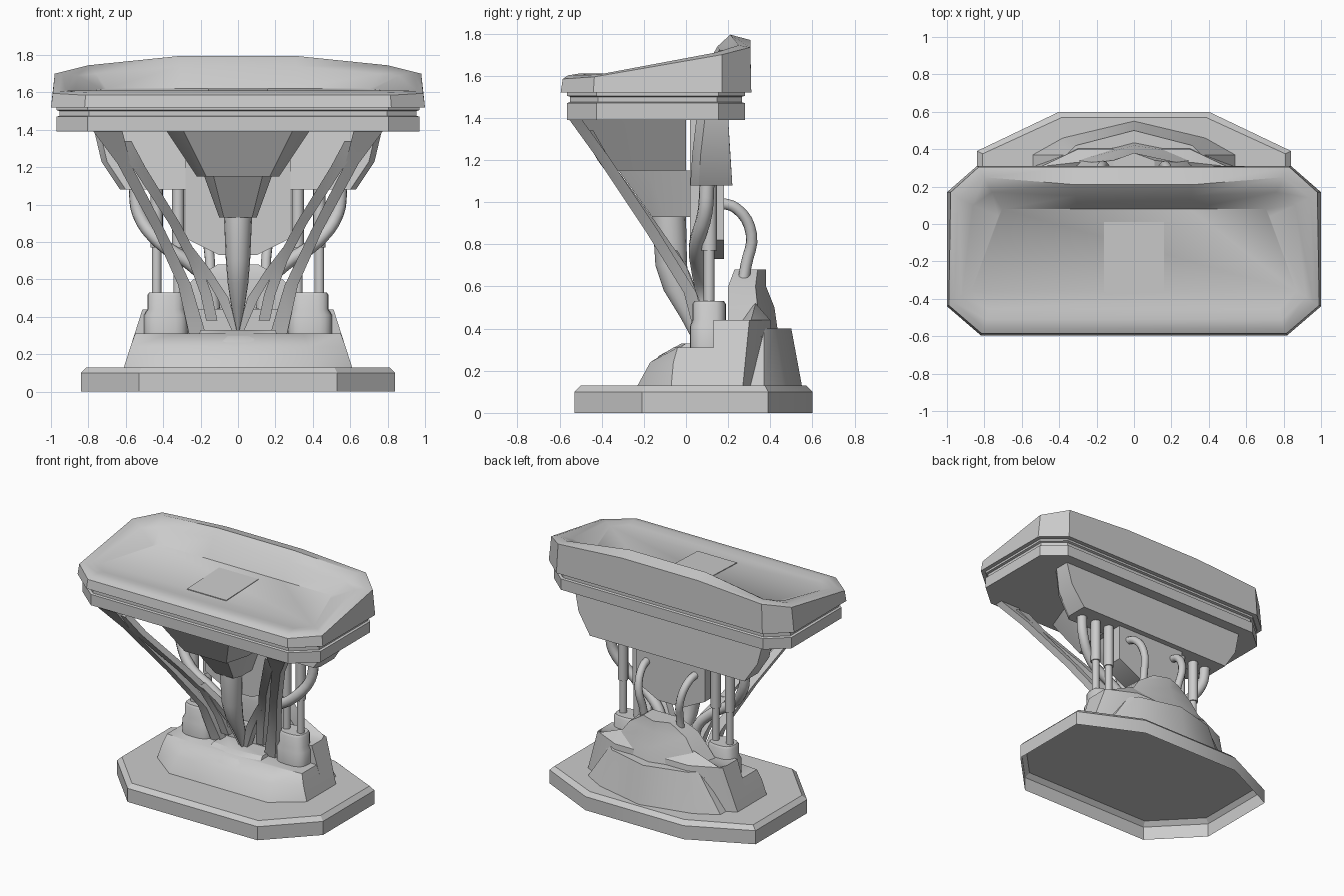
import bpy, bmesh, math

if "Cube" in bpy.data.objects:
    bpy.data.objects.remove(bpy.data.objects["Cube"])


def finish(obj, angle=30):
    bpy.ops.object.select_all(action='DESELECT')
    obj.select_set(True)
    bpy.context.view_layer.objects.active = obj
    bpy.ops.object.shade_smooth_by_angle(angle=math.radians(angle))


def loft(name, rings, bottom=True, top=True, angle=30):
    """Skin a stack of rings with equal point counts, optionally capped."""
    bm = bmesh.new()
    vs = [[bm.verts.new(p) for p in r] for r in rings]
    n = len(rings[0])
    for a, b in zip(vs, vs[1:]):
        for i in range(n):
            j = (i + 1) % n
            bm.faces.new((a[i], a[j], b[j], b[i]))
    if bottom:
        bm.faces.new(vs[0][::-1])
    if top:
        bm.faces.new(vs[-1])
    bmesh.ops.recalc_face_normals(bm, faces=bm.faces)
    me = bpy.data.meshes.new(name)
    bm.to_mesh(me)
    bm.free()
    ob = bpy.data.objects.new(name, me)
    bpy.context.collection.objects.link(ob)
    finish(ob, angle)
    return ob


def sym(pts):
    """Close a right-hand outline by mirroring it over x = 0."""
    return pts + [(-p[0], *p[1:]) for p in reversed(pts) if p[0] > 0]


def plan(z, *pts):
    return sym([(x, y, z) for x, y in pts])


def elev(y, *pts):
    return sym([(x, y, z) for x, z in pts])


def tube(name, pts, r):
    cu = bpy.data.curves.new(name, 'CURVE')
    cu.dimensions = '3D'
    cu.bevel_depth = r
    cu.bevel_resolution = 3
    cu.use_fill_caps = True
    cu.resolution_u = 4
    sp = cu.splines.new('BEZIER')
    sp.bezier_points.add(len(pts) - 1)
    for b, p in zip(sp.bezier_points, pts):
        b.co = p
        b.handle_left_type = b.handle_right_type = 'AUTO'
    ob = bpy.data.objects.new(name, cu)
    bpy.context.collection.objects.link(ob)
    bpy.ops.object.select_all(action='DESELECT')
    ob.select_set(True)
    bpy.context.view_layer.objects.active = ob
    bpy.ops.object.convert(target='MESH')
    finish(bpy.context.object, 50)


def oval(cx, cy, z, rx, ry, n=20, power=0.7):
    def f(t):
        return math.copysign(abs(t) ** power, t)
    return [(cx + rx * f(math.cos(2 * math.pi * i / n)),
             cy + ry * f(math.sin(2 * math.pi * i / n)), z) for i in range(n)]


def strut(name, s, stations):
    """Flat rib: stations are (x, y, z, half width)."""
    loft(name, [[(s * (x - w), y, z), (s * (x + w), y, z),
                 (s * (x + w), y + .06, z), (s * (x - w), y + .06, z)]
                for x, y, z, w in stations], angle=25)


# base slab, open underneath
def slab(z, d):
    return plan(z, (.53 - d / 2, -.53 + d), (.84 - d, -.21 + d / 2), (.84 - d, .39 - d / 2), (.40 - d / 2, .60 - d))


loft("base_slab", [slab(0, 0), slab(.10, 0), slab(.13, .03)], bottom=False)

# pedestal: front skirt, shoulders, rear bulge, top housing
loft("pedestal_skirt", [
    plan(.13, (.40, -.23), (.61, -.07), (.61, .27)),
    plan(.24, (.38, -.17), (.575, -.06), (.575, .27)),
    plan(.31, (.35, -.06), (.55, -.04), (.55, .27))], angle=40)
for s, side in ((-1, "left"), (1, "right")):
    prof = [(.13, .13), (.13, .44), (.25, .44), (.33, .52), (.40, .44), (.43, .13)]
    loft("shoulder_" + side, [
        [(0, y, z) for y, z in prof],
        [(s * .30, y, z) for y, z in prof],
        [(s * (.61 - .32 * (z - .13)), min(y, .27 + .1 * (z - .13)), min(z, .44)) for y, z in prof]])
loft("rear_bulge", [
    plan(.13, (.54, .25), (.54, .37), (.38, .46), (0, .55)),
    plan(.40, (.38, .30), (.36, .37), (.31, .42), (0, .50))])
loft("top_housing", [
    plan(.36, (.44, .2), (.40, .36), (0, .44)),
    plan(.50, (.33, .2), (.30, .34), (0, .42)),
    plan(.60, (.24, .2), (.23, .33), (0, .38)),
    plan(.68, (.11, .23), (.11, .34), (0, .38))])
loft("strut_foot", [
    plan(.20, (.10, -.17), (.25, -.12), (.25, .15)),
    plan(.27, (.06, -.13), (.22, -.08), (.22, .15)),
    plan(.33, (.05, -.02), (.20, .0), (.20, .15))])

# central support under the table
loft("funnel_upper", [
    plan(1.15, (.17, -.38), (.22, -.2), (.22, 0)),
    plan(1.39, (.29, -.52), (.38, -.28), (.38, 0))])
loft("funnel_lower", [
    plan(.93, (.075, -.16), (.10, -.10), (.10, .02)),
    plan(1.15, (.13, -.32), (.18, -.18), (.18, .02))])
loft("center_column", [oval(0, y, z, r, ry, 16, 1) for y, z, r, ry in (
    (.05, .33, .008, .01), (.02, .45, .035, .045), (-.04, .58, .055, .065),
    (-.07, .70, .065, .075), (-.08, .93, .075, .08), (-.08, .96, .075, .08))])
pylon = ((.10, .73), (.28, .82), (.28, 1.40))
loft("rear_pylon", [elev(.02, *pylon), elev(.18, *pylon)])
hull = ((.63, 1.08), (.73, 1.23), (.77, 1.40))
loft("under_hull", [
    sym([(.60, .02, 1.08), (.70, .03, 1.23), (.74, .05, 1.40)]),
    sym([(.63, .06, 1.08), (.73, .07, 1.23), (.77, .09, 1.40)]),
    sym([(.63, .22, 1.08), (.73, .21, 1.23), (.77, .20, 1.40)])])

# repeated side parts
for s, side in ((-1, "left"), (1, "right")):
    loft("piston_cup_" + side, [oval(s * .385, .11, z, rx, ry) for z, rx, ry in (
        (.30, .117, .092), (.41, .117, .092), (.44, .10, .08), (.515, .10, .08), (.53, .09, .07))], angle=45)
    for i, x in enumerate((.32, .435)):
        loft(f"piston_rod_{side}_{i}", [oval(s * x, .11, z, .026, .026, 16, 1) for z in (.52, .79)], angle=40)
        loft(f"piston_sleeve_{side}_{i}", [oval(s * x, .11, z, .033, .036, 16, 1) for z in (.77, 1.10)], angle=40)
    strut("outer_strut_" + side, s, [
        (.70, -.56, 1.40, .08), (.61, -.43, 1.22, .035), (.42, -.19, .86, .03),
        (.285, -.01, .57, .035), (.215, .06, .30, .045)])
    strut("inner_strut_" + side, s, [
        (.62, -.50, 1.34, .05), (.53, -.42, 1.20, .035), (.34, -.20, .90, .03),
        (.235, -.06, .70, .03), (.17, .01, .52, .03), (.14, .05, .38, .03)])
    strut("center_strut_" + side, s, [
        (.26, -.10, .77, .02), (.18, -.04, .66, .025), (.08, .02, .50, .03), (.015, .06, .32, .015)])
    tube("side_hose_" + side, [(s * x, y, z) for x, y, z in (
        (.55, .10, 1.10), (.53, .09, .95), (.42, .05, .80), (.25, .06, .68), (.15, .08, .57), (.13, .09, .44))], .036)
    tube("rear_hose_" + side, [(s * x, y, z) for x, y, z in (
        (.20, .14, 1.0), (.19, .24, .97), (.17, .31, .85), (.15, .285, .70), (.15, .26, .56))], .027)


# table top: lower tray with a groove
def foot(z, d):
    return plan(z, (.82 - d / 2, -.595 + d), (1 - d, -.44 + d / 2), (1 - d, .17 - d / 2), (.84 - d / 2, .31 - d))


loft("table_tray", [foot(1.39, .03), foot(1.47, .03), foot(1.475, .045),
                    foot(1.50, .045), foot(1.505, .03), foot(1.53, .03)])

# raised bezel falling to the flat screen
front = (0, -.595, 1.52)
loft("table_bezel_and_screen", [
    sym([(.82, -.595, 1.52), (1, -.44, 1.52), (1, .17, 1.52), (.84, .31, 1.52), (.31, .31, 1.52)]),
    sym([(.815, -.585, 1.585), (.99, -.435, 1.595), (.98, .17, 1.70), (.83, .305, 1.735), (.31, .305, 1.77)]),
    sym([(.80, -.56, 1.602), (.96, -.42, 1.605), (.94, .14, 1.71), (.80, .25, 1.745), (.31, .21, 1.795)]),
    sym([(.79, -.51, 1.61), (.92, -.39, 1.61), (.86, .10, 1.69), (.76, .17, 1.70), (.31, .15, 1.74)]),
    sym([(.78, -.455, 1.60), (.87, -.36, 1.602), (.725, .04, 1.617), (.705, .08, 1.62), (.30, .08, 1.62)])],
    angle=35)

# thin plate lying on the screen
loft("screen_plate", [
    plan(1.60, (.16, -.365), (.16, .01)),
    sym([(.16, -.365, 1.607), (.16, .01, 1.621)])])
